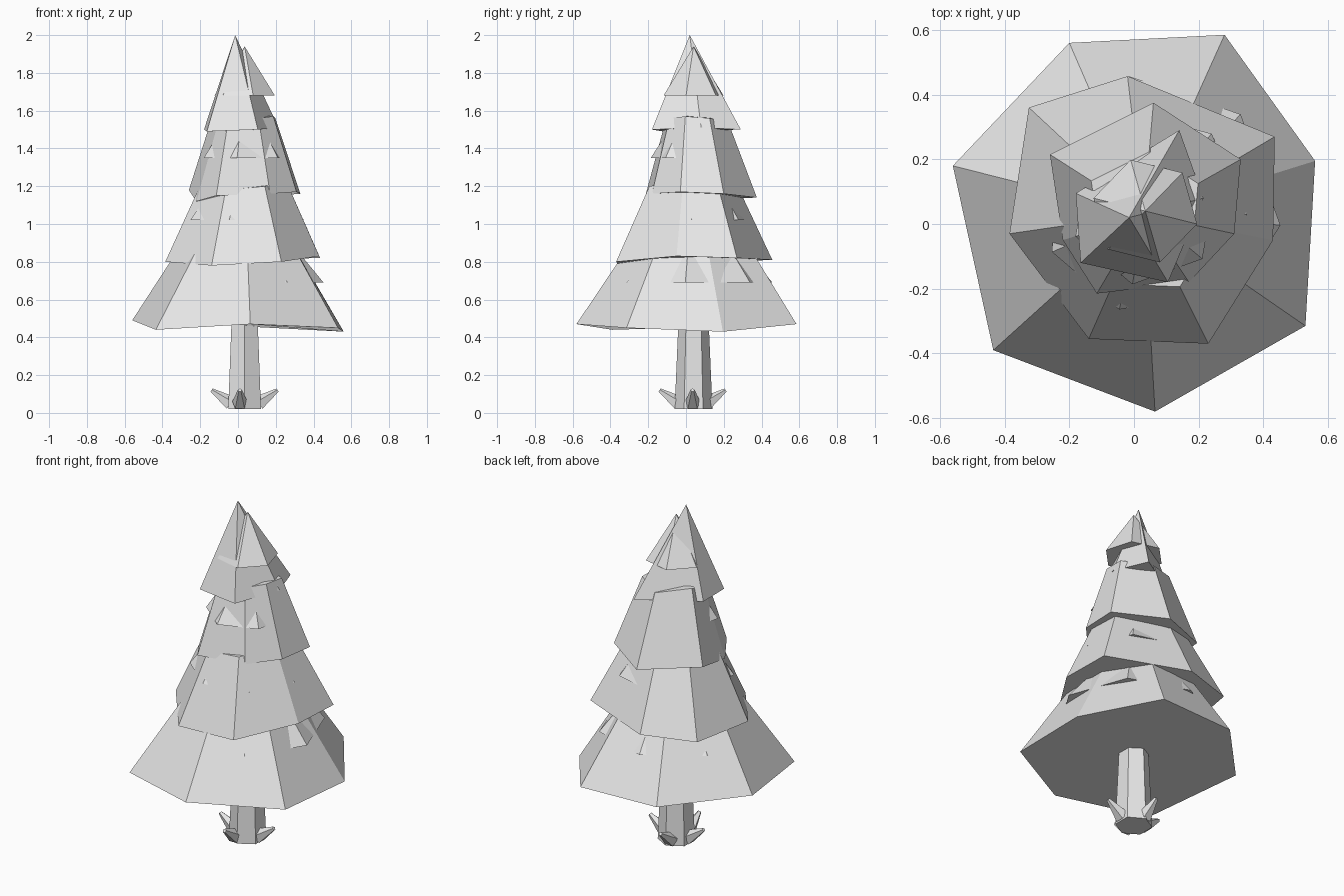
import bpy, bmesh
from math import sin, cos, radians
from mathutils import Vector

cube = bpy.data.objects.get("Cube")
if cube:
    bpy.data.objects.remove(cube, do_unlink=True)

gray = bpy.data.materials.new("light_gray")
gray.use_nodes = True
color = (0.8, 0.8, 0.8, 1)
gray.diffuse_color = color
gray.node_tree.nodes["Principled BSDF"].inputs["Base Color"].default_value = color


def ring(center, radius, sides, phase):
    """Regular polygon of points, level with its center."""
    angles = [radians(phase + 360 * i / sides) for i in range(sides)]
    return [Vector(center) + radius * Vector((cos(a), sin(a), 0)) for a in angles]


def make_object(name, bm):
    bmesh.ops.recalc_face_normals(bm, faces=bm.faces[:])
    mesh = bpy.data.meshes.new(name)
    bm.to_mesh(mesh)
    bm.free()
    mesh.materials.append(gray)
    obj = bpy.data.objects.new(name, mesh)
    bpy.context.collection.objects.link(obj)
    return obj


def loft(name, lower, upper):
    """Flat-sided solid from a lower ring to an upper ring or a single tip."""
    bm = bmesh.new()
    low = [bm.verts.new(p) for p in lower]
    high = [bm.verts.new(p) for p in upper]
    n = len(low)
    for i in range(n):
        j = (i + 1) % n
        if len(high) == 1:
            bm.faces.new((low[i], low[j], high[0]))
        else:
            bm.faces.new((low[i], low[j], high[j], high[i]))
    bm.faces.new(low[::-1])
    if len(high) > 1:
        bm.faces.new(high)
    return make_object(name, bm)


# Irregular rims of the large foliage tiers
bottom_rim = [(-.2, .56, .47), (.28, .585, .47), (.56, .195, .43), (.53, -.315, .45),
              (.065, -.58, .47), (-.435, -.39, .44), (-.56, .18, .49)]
lower_rim = [(-.02, .457, .81), (.435, .27, .82), (.43, -.05, .83), (.23, -.37, .8),
             (-.14, -.355, .78), (-.385, -.03, .8), (-.325, .36, .81)]
upper_rim = [(.06, .375, 1.14), (.33, .2, 1.16), (.31, -.03, 1.17), (.17, -.18, 1.16),
             (-.115, -.215, 1.15), (-.22, -.05, 1.12), (-.26, .215, 1.18)]
top_rim = [(.14, .29, 1.5), (.215, .08, 1.51), (.105, -.18, 1.5),
           (-.165, -.12, 1.49), (-.18, .095, 1.5)]

# Large tiers taper into the tier above
for name, rim in (("bottom_tier", bottom_rim), ("lower_tier", lower_rim),
                  ("upper_tier", upper_rim)):
    axis = Vector((.03, .03, 0))
    crown = []
    for p in rim:
        flat = Vector((p[0], p[1], 0))
        crown.append(axis.lerp(flat, .56) + Vector((0, 0, p[2] + .4)))
    loft(name, rim, crown)
loft("top_tier", top_rim, [(-.015, .02, 2)])

# Small inner tiers whose corners poke through the large ones
for name, z, radius, sides, phase, tip in (
        ("bottom_inner_tier", .69, .42, 7, -6, 1.2),
        ("lower_inner_tier", 1.02, .315, 7, -2, 1.45),
        ("upper_inner_tier", 1.35, .23, 6, 20, 1.7),
        ("top_inner_tier", 1.68, .165, 6, -14, 1.94)):
    loft(name, ring((.035, .04, z), radius, sides, phase), [(.035, .04, tip)])

# Six-sided trunk
loft("trunk", ring((.035, .04, .02), .1, 6, 30), ring((.035, .04, .6), .075, 6, 30))

# Four pointed roots flaring out and up
for name, x, y, d in (("left_root", .035, .035, (1, 0)), ("right_root", .035, .035, (-1, 0)),
                      ("front_root", .01, .035, (0, -1)), ("back_root", .02, .035, (0, 1))):
    out = Vector((d[0], d[1], 0))
    base = Vector((x, y, .05)) + out * .075
    tip = Vector((x, y, .12)) + out * .175
    turn = (tip - base).to_track_quat("Z", "Y")
    loft(name, [base + turn @ p for p in ring((0, 0, 0), .042, 5, 90)],
         [tip + turn @ p for p in ring((0, 0, 0), .011, 5, 90)])
